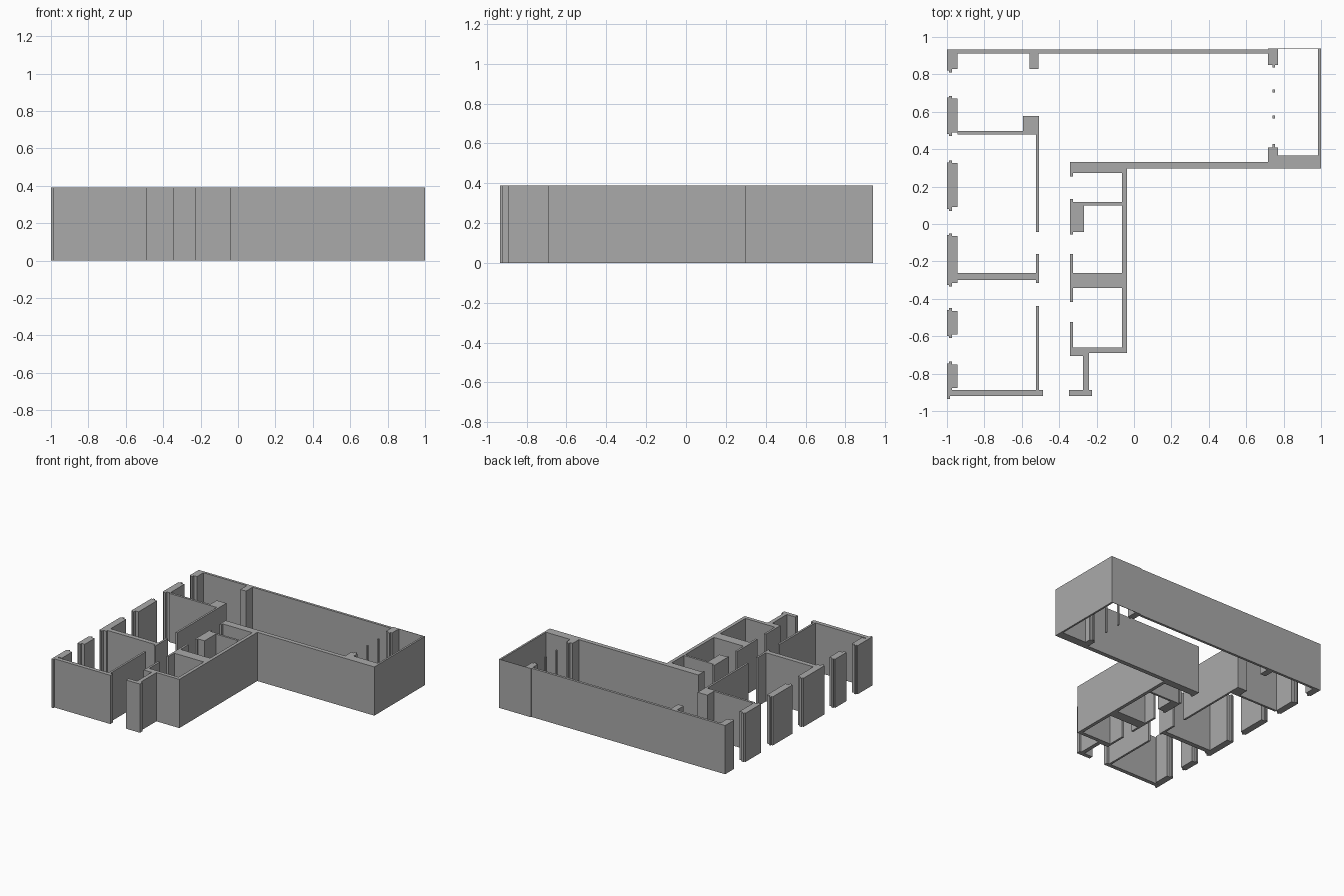
import bpy
import bmesh

HEIGHT = 0.39

cube = bpy.data.objects.get("Cube")
if cube:
    bpy.data.objects.remove(cube, do_unlink=True)

plaster = bpy.data.materials.new("grey_plaster")
plaster.use_nodes = True
plaster.diffuse_color = (0.4, 0.4, 0.4, 1)
plaster.node_tree.nodes["Principled BSDF"].inputs["Base Color"].default_value = plaster.diffuse_color


def wall(name, west, east, south, north):
    """Full-height upright block over a rectangle of the floor plan."""
    mesh = bpy.data.meshes.new(name)
    bm = bmesh.new()
    corners = ((west, south), (east, south), (east, north), (west, north))
    base = bm.faces.new([bm.verts.new((x, y, 0)) for x, y in corners])
    top = bmesh.ops.extrude_face_region(bm, geom=[base])["geom"]
    bmesh.ops.translate(bm, vec=(0, 0, HEIGHT),
                        verts=[v for v in top if isinstance(v, bmesh.types.BMVert)])
    bmesh.ops.recalc_face_normals(bm, faces=bm.faces)
    bm.to_mesh(mesh)
    bm.free()
    mesh.materials.append(plaster)
    obj = bpy.data.objects.new(name, mesh)
    bpy.context.collection.objects.link(obj)
    return obj


# Shared plan lines
WEST, PIER_IN = -1.0, -0.945
NORTH, NORTH_IN = 0.932, 0.912
SOUTH, SOUTH_IN = -0.92, -0.888
HALL_W, HALL_W_IN = -0.524, -0.508
HALL_E, HALL_E_IN = -0.342, -0.325
WING_IN, WING_OUT = -0.064, -0.037
LONG_S, LONG_S_IN = 0.297, 0.332
BAY_W, BAY_E = 0.717, 0.77

# West window piers, each with an outer lip and a narrow frame strip
for south, north in ((0.82, NORTH_IN), (0.48, 0.67), (0.08, 0.325),
                     (-0.325, -0.065), (-0.6, -0.465), (SOUTH_IN, -0.75)):
    wall("window_pier", WEST, PIER_IN, south + 0.01, north)
    wall("window_pier_lip", WEST, -0.975, south, north + 0.005)
    wall("window_frame_strip", -0.988, -0.973, south - 0.01, north + 0.015)

# Long north wall with its pilasters
wall("north_wall", WEST, BAY_W, NORTH_IN, NORTH)
wall("north_pilaster", -0.56, -0.51, 0.83, NORTH_IN)
wall("bay_pier_north", BAY_W, BAY_E, 0.85, 0.936)
wall("bay_frame_north", 0.74, 0.755, 0.838, 0.85)

# East bay with thin outer walls and slim posts
wall("bay_thin_north_wall", BAY_W, 1.0, 0.936, 0.939)
wall("bay_east_wall", 0.985, 1.0, 0.365, 0.936)
wall("bay_south_wall", BAY_W, 1.0, LONG_S, 0.365)
wall("bay_pier_south", BAY_W, BAY_E, 0.365, 0.41)
wall("bay_frame_south", 0.74, 0.755, 0.41, 0.428)
for y in (0.572, 0.711):
    wall("bay_post", 0.741, 0.753, y - 0.007, y + 0.007)

# South wall of the long room
wall("long_room_south_wall", HALL_E, BAY_W, LONG_S, LONG_S_IN)
wall("long_room_wall_backing", HALL_E, WING_IN, 0.272, LONG_S)

# Western rooms: cross walls and corridor side
wall("north_room_wall", PIER_IN, HALL_W_IN, 0.479, 0.497)
wall("north_room_column", -0.594, HALL_W_IN, 0.497, 0.578)
wall("middle_room_wall", PIER_IN, HALL_W, -0.3, -0.262)
wall("south_west_wall", WEST, -0.487, SOUTH, SOUTH_IN)
wall("south_west_corner", WEST, -0.983, -0.935, SOUTH)
for south, north in ((-0.043, 0.479), (-0.316, -0.16), (SOUTH_IN, -0.438)):
    wall("corridor_west_wall", HALL_W, HALL_W_IN, south, north)

# Eastern wing: outer wall, corridor side and cross walls
wall("wing_east_wall", WING_IN, WING_OUT, -0.69, LONG_S)
for south, north in ((0.255, 0.272), (-0.055, 0.133), (-0.417, -0.16), (-0.66, -0.524)):
    wall("corridor_east_wall", HALL_E, HALL_E_IN, south, north)
wall("closet_wall", HALL_E_IN, WING_IN, 0.1, 0.117)
wall("closet_column", HALL_E_IN, -0.267, -0.043, 0.1)
wall("wing_middle_wall", HALL_E_IN, WING_IN, -0.342, -0.262)
wall("wing_south_wall", HALL_E, WING_OUT, -0.69, -0.66)

# Entrance return wall at the south end of the corridor
wall("entrance_head", HALL_E, -0.24, -0.706, -0.69)
wall("entrance_side_wall", -0.272, -0.24, SOUTH_IN, -0.706)
wall("entrance_foot", -0.347, -0.225, SOUTH, SOUTH_IN)
